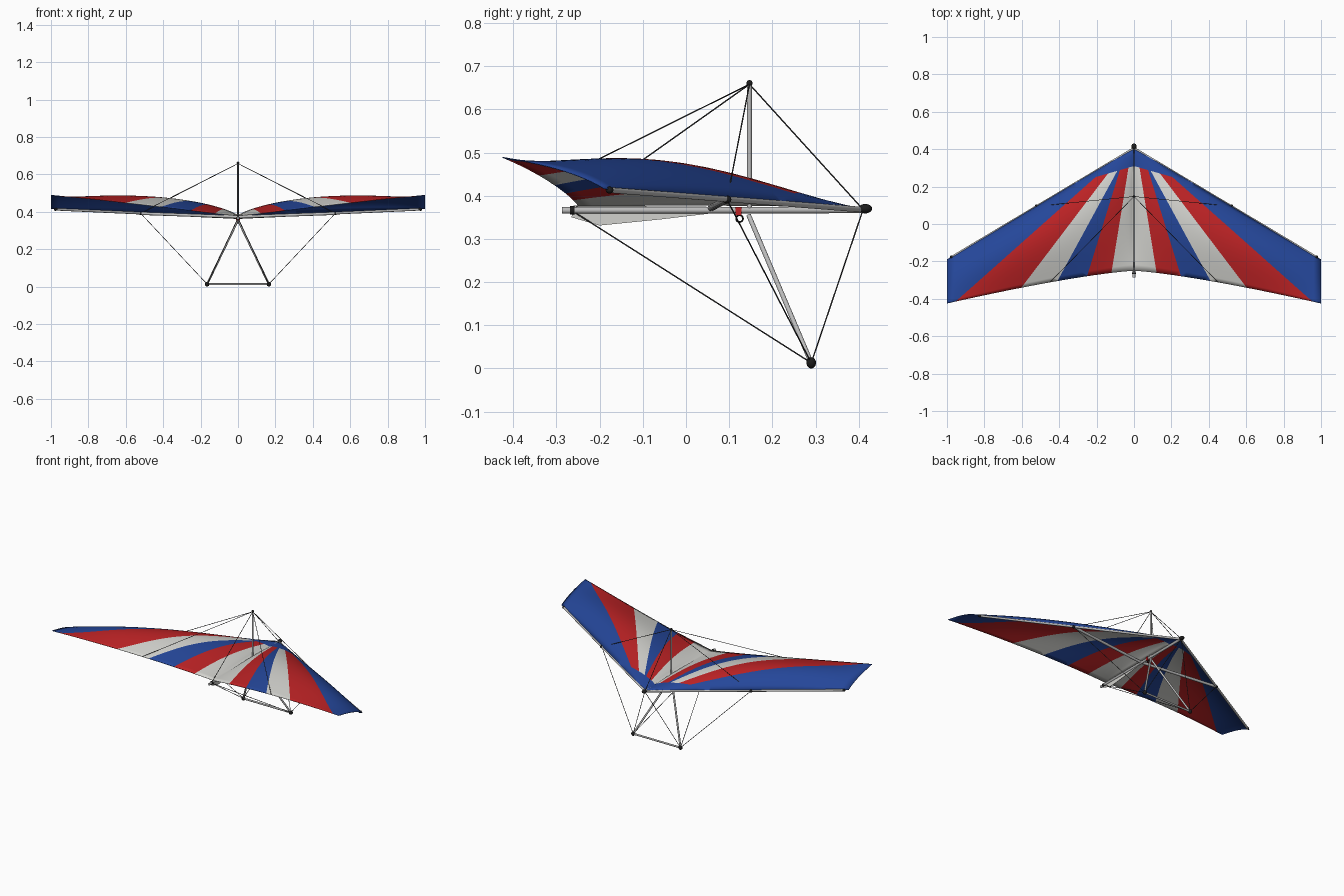
import bpy, bmesh, math
from mathutils import Vector

if "Cube" in bpy.data.objects:
    bpy.data.objects.remove(bpy.data.objects["Cube"])


def material(name, rgb):
    m = bpy.data.materials.new(name)
    m.diffuse_color = (*rgb, 1)
    m.use_nodes = True
    m.node_tree.nodes["Principled BSDF"].inputs["Base Color"].default_value = m.diffuse_color
    return m


BLUE = material("sail blue", (0.018, 0.062, 0.32))
RED = material("sail red", (0.5, 0.016, 0.018))
WHITE = material("sail white", (0.64, 0.64, 0.61))
METAL = material("tube metal", (0.5, 0.5, 0.5))
DARK = material("black fittings", (0.012, 0.012, 0.012))
WIRE = material("wire grey", (0.04, 0.04, 0.042))


def finish(ob, name, mat=None):
    ob.name = name
    if mat:
        ob.data.materials.append(mat)
    bpy.ops.object.select_all(action='DESELECT')
    ob.select_set(True)
    bpy.context.view_layer.objects.active = ob
    bpy.ops.object.shade_smooth_by_angle(angle=math.radians(40))
    return ob


def tube(name, a, b, r, mat, sides=14):
    a, b = Vector(a), Vector(b)
    bpy.ops.mesh.primitive_cylinder_add(vertices=sides, radius=r, depth=(b - a).length,
                                        location=(a + b) / 2)
    ob = bpy.context.object
    ob.rotation_euler = (b - a).to_track_quat('Z', 'Y').to_euler()
    return finish(ob, name, mat)


def ball(name, loc, scale, mat):
    bpy.ops.mesh.primitive_uv_sphere_add(segments=16, ring_count=10, radius=1, location=loc)
    bpy.context.object.scale = scale
    return finish(bpy.context.object, name, mat)


def new_object(name, bm, mats):
    me = bpy.data.meshes.new(name)
    bm.to_mesh(me)
    bm.free()
    ob = bpy.data.objects.new(name, me)
    bpy.context.collection.objects.link(ob)
    for m in mats:
        me.materials.append(m)
    return ob


# --- sail: cambered half wing, cut along the stripe lines, mirrored ---
def sail_point(x, s):
    le = Vector((x, 0.41 - 0.60 * x, 0.371 + 0.045 * x))
    te = Vector((x, -0.25 - 0.175 * x ** 1.3,
                 0.377 + 0.112 * x ** 1.1 * (1.25 - 0.25 * x)))
    camber = 0.205 * x ** 0.7 * (1 - x) + 0.012 * x + 0.004 * (1 - x)
    p = le.lerp(te, s)
    p.z += camber * math.sin(math.pi * s ** 0.75)
    return p


# stripe borders in plan: front point, trailing edge point
BORDERS = [((0.03, 0.30), (0.12, -0.255)),
           ((0.075, 0.29), (0.25, -0.275)),
           ((0.105, 0.255), (0.41, -0.305)),
           ((0.15, 0.255), (0.61, -0.35)),
           ((0.20, 0.255), (0.96, -0.42))]
NOSE_LINE = ((0.0, 0.31), (0.2, 0.252))
STRIPES = [2, 1, 0, 2, 1, 0]          # white, red, blue, white, red, blue


def side_of(line, p):
    (ax, ay), (bx, by) = line
    return (bx - ax) * (p.y - ay) - (by - ay) * (p.x - ax)


bm = bmesh.new()
NX, NS = 32, 20
grid = [[bm.verts.new(sail_point((i / NX) ** 1.3, j / NS)) for j in range(NS + 1)]
        for i in range(NX + 1)]
for i in range(NX):
    for j in range(NS):
        bm.faces.new((grid[i][j], grid[i][j + 1], grid[i + 1][j + 1], grid[i + 1][j]))
for (ax, ay), (bx, by) in BORDERS + [NOSE_LINE]:
    bmesh.ops.bisect_plane(bm, geom=bm.verts[:] + bm.edges[:] + bm.faces[:], dist=1e-5,
                           plane_co=(ax, ay, 0), plane_no=(ay - by, bx - ax, 0))
for f in bm.faces:
    c = f.calc_center_median()
    if side_of(NOSE_LINE, c) > 0:
        f.material_index = 0
    else:
        f.material_index = STRIPES[sum(side_of(b, c) > 0 for b in BORDERS)]
bmesh.ops.recalc_face_normals(bm, faces=bm.faces[:])
if sum(f.normal.z for f in bm.faces) < 0:
    bmesh.ops.reverse_faces(bm, faces=bm.faces[:])
sail = new_object("sail", bm, [BLUE, RED, WHITE])
finish(sail, "sail")
mir = sail.modifiers.new("mirror", 'MIRROR')
mir.use_axis[0] = True
sol = sail.modifiers.new("cloth", 'SOLIDIFY')
sol.thickness = 0.002
sol.offset = 0

# --- keel pocket: thin cloth fin under the sail ---
bm = bmesh.new()
outline = [(-0.26, 0.377), (-0.265, 0.35), (-0.20, 0.331), (-0.06, 0.345), (0.10, 0.364), (0.10, 0.374)]
face = bm.faces.new([bm.verts.new((-0.001, y, z)) for y, z in outline])
ext = bmesh.ops.extrude_face_region(bm, geom=[face])
bmesh.ops.translate(bm, vec=(0.002, 0, 0),
                    verts=[v for v in ext['geom'] if isinstance(v, bmesh.types.BMVert)])
bmesh.ops.recalc_face_normals(bm, faces=bm.faces[:])
finish(new_object("keel_pocket", bm, [WHITE]), "keel_pocket")

# --- frame ---
NOSE = (0, 0.41, 0.368)
TAIL = (0, -0.265, 0.366)
MAST = (0, 0.147, 0.658)
APEX = (0, 0.145, 0.355)
tube("keel", (0, -0.287, 0.366), (0, 0.41, 0.367), 0.0075, METAL)
tube("king_post", (0, 0.147, 0.366), MAST, 0.0055, METAL)
ball("king_post_cap", (0, 0.147, 0.66), (0.007, 0.007, 0.008), DARK)
ball("nose_cap", (0, 0.415, 0.37), (0.014, 0.016, 0.011), DARK)
tube("tail_fitting", (0, -0.268, 0.366), (0, -0.258, 0.366), 0.010, DARK)
tube("base_bar", (-0.165, 0.29, 0.013), (0.165, 0.29, 0.013), 0.0055, METAL)
tube("wire_front_top", MAST, NOSE, 0.0016, WIRE, 6)
tube("wire_rear_top", MAST, TAIL, 0.0016, WIRE, 6)

for s, side in ((1, "right"), (-1, "left")):
    corner = (s * 0.165, 0.29, 0.013)
    joint = (s * 0.52, 0.095, 0.391)
    tip = (s * 0.975, -0.177, 0.413)
    tube(side + "_leading_edge", (0, 0.405, 0.368), tip, 0.0065, METAL)
    ball(side + "_tip_cap", tip, (0.010, 0.009, 0.008), DARK)
    tube(side + "_crossbar", (0, 0.058, 0.372), joint, 0.008, METAL)
    ball(side + "_crossbar_joint", joint, (0.010, 0.010, 0.009), DARK)
    tube(side + "_upright", APEX, corner, 0.0055, METAL)
    ball(side + "_corner_fitting", corner, (0.012, 0.011, 0.013), DARK)
    for label, a, b in (("front_lower", corner, NOSE), ("rear_lower", corner, TAIL),
                        ("side_lower", corner, joint), ("side_top", MAST, joint),
                        ("trailing_top", MAST, sail_point(0.45, 1.0) * 1)):
        b = Vector(b)
        if label == "trailing_top":
            b.x *= s
        tube(side + "_wire_" + label, a, b, 0.0016, WIRE, 6)

# --- hang strap and carabiner ---
bpy.ops.mesh.primitive_cube_add(size=1, location=(0, 0.122, 0.364))
bpy.context.object.scale = (0.02, 0.014, 0.02)
finish(bpy.context.object, "hang_strap", RED)
bpy.ops.mesh.primitive_torus_add(major_radius=0.008, minor_radius=0.002, major_segments=16,
                                 minor_segments=6, location=(0, 0.124, 0.347),
                                 rotation=(0, math.pi / 2, 0))
finish(bpy.context.object, "carabiner", DARK)
